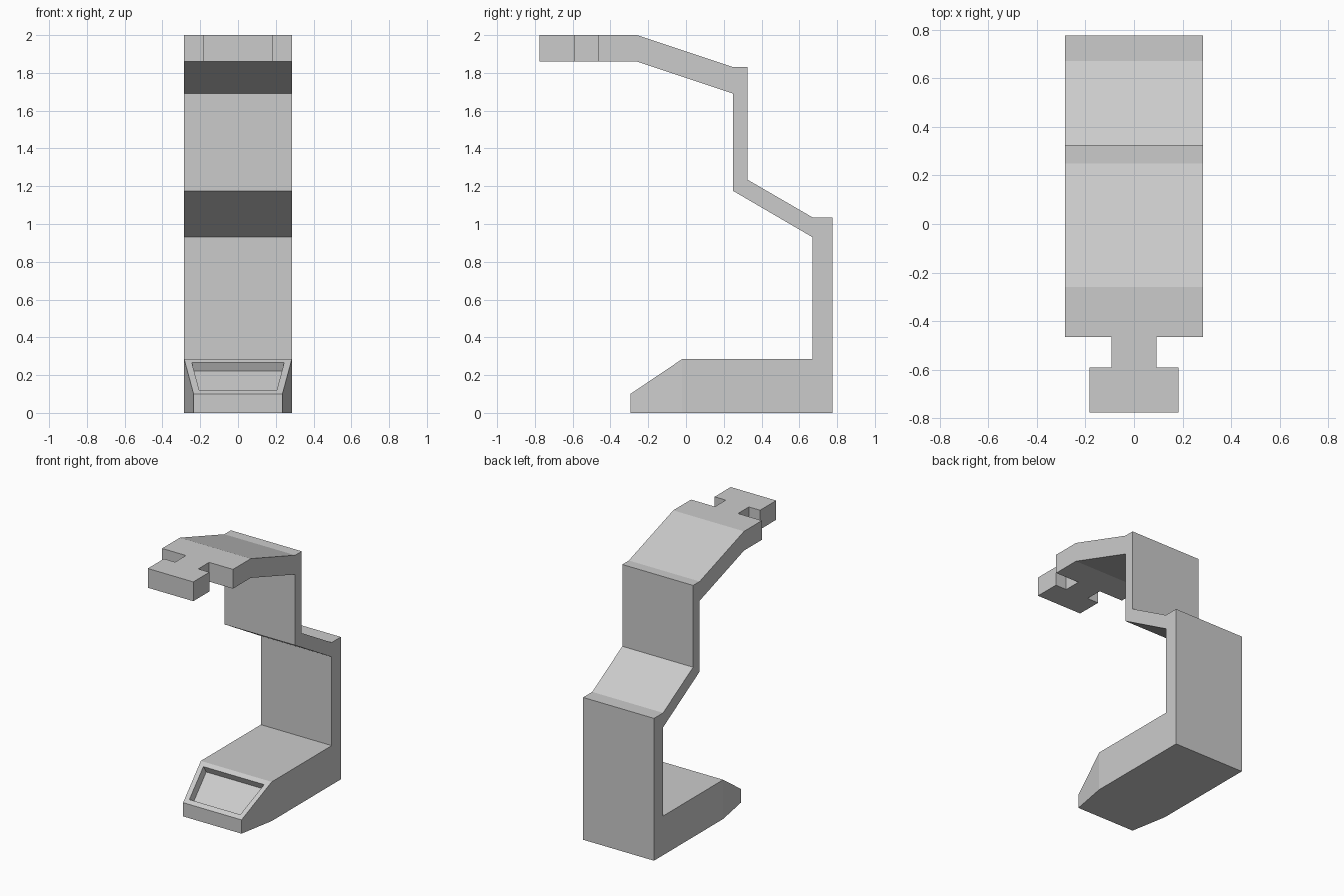
import bpy, bmesh

if "Cube" in bpy.data.objects:
    bpy.data.objects.remove(bpy.data.objects["Cube"])

# Side profile as stations: inner (y, z), outer (y, z), half width in x
W = 0.285
STATIONS = [
    ((-0.295, 0.10), (-0.295, 0.0), 0.235),   # tapered nose of the foot
    ((-0.02, 0.285), (-0.02, 0.0), W),
    ((0.67, 0.285), (0.775, 0.0), W),         # heel
    ((0.67, 0.93), (0.775, 1.035), W),        # lower post
    ((0.67, 0.93), (0.67, 1.035), W),
    ((0.25, 1.175), (0.325, 1.235), W),       # sloped step
    ((0.25, 1.69), (0.325, 1.83), W),         # upper post
    ((0.25, 1.69), (0.25, 1.83), W),
    ((-0.26, 1.86), (-0.26, 2.0), W),         # sloped top arm
]

bm = bmesh.new()


def ring(inner, outer, w):
    return [bm.verts.new((x, y, z)) for x, (y, z) in
            ((-w, inner), (w, inner), (w, outer), (-w, outer))]


# Foot, posts and arm: loft through the stations
rings = [ring(*s) for s in STATIONS]
bm.faces.new(rings[0])
slope = None
for a, b in zip(rings, rings[1:]):
    for i in range(4):
        j = (i + 1) % 4
        f = bm.faces.new((a[i], a[j], b[j], b[i]))
        slope = slope or f      # first face is the sloped front of the foot

# T-shaped end plate, open at the back where it meets the arm
half = [(W, -0.26), (W, -0.465), (0.093, -0.465), (0.093, -0.59),
        (0.183, -0.59), (0.183, -0.775)]
plan = half + [(-x, y) for x, y in reversed(half)]
low = [bm.verts.new((x, y, 1.86)) for x, y in plan]
high = [bm.verts.new((x, y, 2.0)) for x, y in plan]
bm.faces.new(low)
bm.faces.new(high)
for i in range(len(plan) - 1):
    bm.faces.new((low[i], low[i + 1], high[i + 1], high[i]))

bmesh.ops.recalc_face_normals(bm, faces=bm.faces[:])

# Recessed panel in the sloped front
slope.normal_update()
if slope.normal.z < 0:
    slope.normal_flip()
bmesh.ops.inset_region(bm, faces=[slope], thickness=0.035, use_even_offset=True)
bmesh.ops.inset_region(bm, faces=[slope], thickness=0.008, depth=-0.048,
                       use_even_offset=True)

# Weld into one closed body
bmesh.ops.remove_doubles(bm, verts=bm.verts[:], dist=0.0005)
bmesh.ops.recalc_face_normals(bm, faces=bm.faces[:])

mesh = bpy.data.meshes.new("stepped_stand")
bm.to_mesh(mesh)
bm.free()
stand = bpy.data.objects.new("stepped_stand", mesh)
bpy.context.collection.objects.link(stand)
